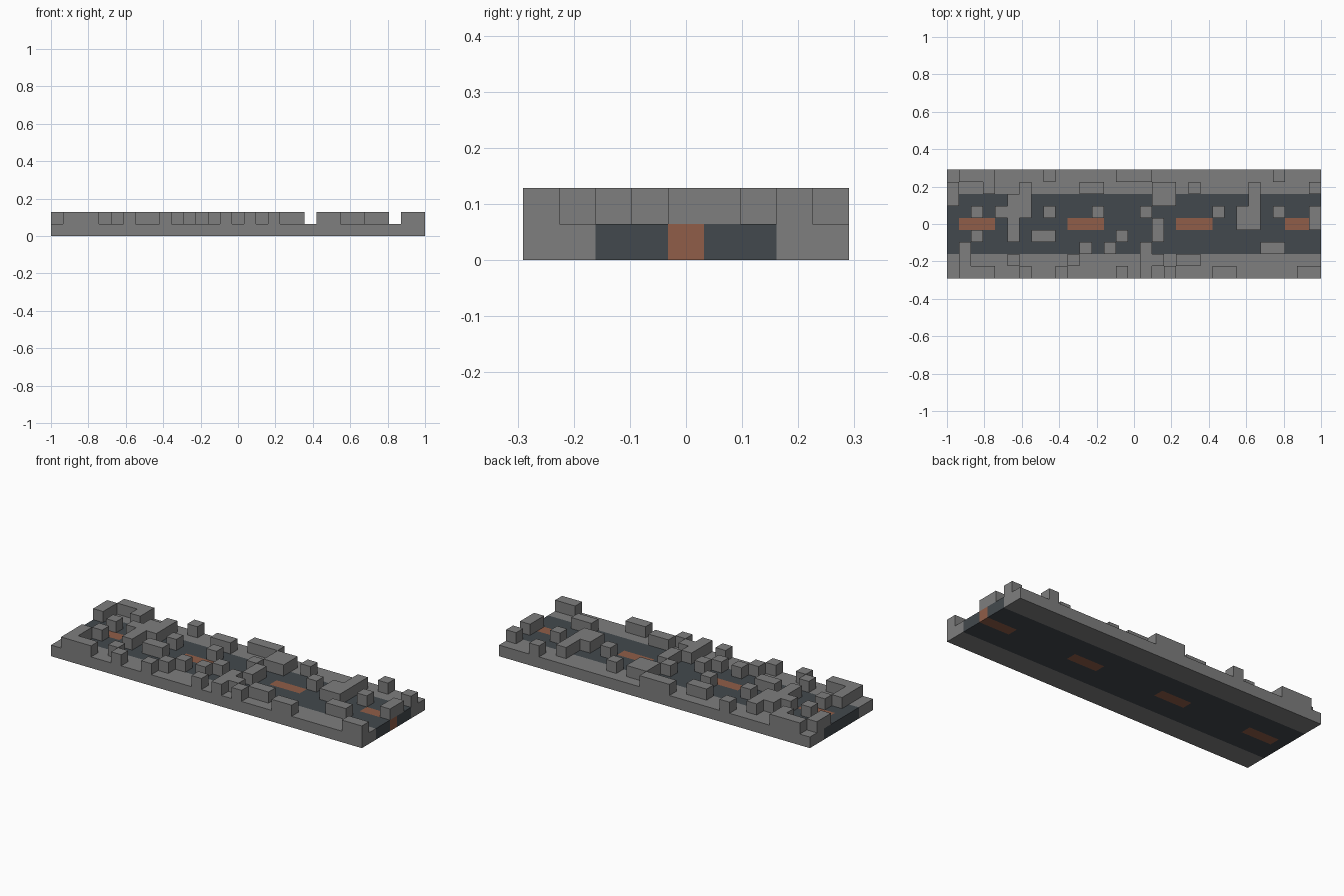
import bpy
import bmesh
from mathutils import Vector

cube = bpy.data.objects.get("Cube")
if cube:
    bpy.data.objects.remove(cube, do_unlink=True)

COLS, ROWS = 31, 9
CELL = 2 / COLS


def material(name, rgb):
    m = bpy.data.materials.new(name)
    m.use_nodes = True
    m.diffuse_color = (*rgb, 1)
    bsdf = m.node_tree.nodes["Principled BSDF"]
    bsdf.inputs["Base Color"].default_value = (*rgb, 1)
    bsdf.inputs["Roughness"].default_value = 0.9
    return m


stone = material("stone grey", (0.21, 0.21, 0.21))
asphalt = material("asphalt", (0.055, 0.066, 0.075))
paint = material("orange paint", (0.28, 0.11, 0.065))

DIRECTIONS = [Vector(d) for d in
              ((1, 0, 0), (-1, 0, 0), (0, 1, 0), (0, -1, 0), (0, 0, 1), (0, 0, -1))]


def block_skin(name, cells, mat, hidden=()):
    """Outer skin of a set of unit blocks, skipping faces against hidden ones."""
    bm = bmesh.new()
    covered = set(cells) | set(hidden)
    for c in cells:
        centre = Vector(c) + Vector((0.5, 0.5, 0.5))
        for d in DIRECTIONS:
            if tuple(int(a + b) for a, b in zip(c, d)) in covered:
                continue
            u = Vector((d.y, d.z, d.x))
            v = d.cross(u)
            bm.faces.new([bm.verts.new((centre + (d + u * s + v * t) / 2
                                        - Vector((COLS / 2, ROWS / 2, 0))) * CELL)
                          for s, t in ((-1, -1), (1, -1), (1, 1), (-1, 1))])
    bmesh.ops.remove_doubles(bm, verts=bm.verts, dist=CELL / 100)
    bmesh.ops.dissolve_limit(bm, angle_limit=0.01, verts=bm.verts, edges=bm.edges)
    mesh = bpy.data.meshes.new(name)
    bm.to_mesh(mesh)
    bm.free()
    mesh.materials.append(mat)
    obj = bpy.data.objects.new(name, mesh)
    bpy.context.collection.objects.link(obj)


# Rubble plan, back row first
PLAN = [
    ".###....#.....###..........#...",
    "#..#..#....##....##.#....#....#",
    "#....##..........##......#.....",
    "..#.###.#...#...#.....#.##.#..#",
    ".....#...........#......##....#",
    "..#..#.##.....#..#.............",
    ".#.........#.#..#.........##...",
    ".#...#....#.....##.##.........#",
    ".###..#..#....#.#.#...##.....##",
]
# The right front corner stands alone on its edge
PLAN[7] = PLAN[7][:-1] + "."
rubble = {(x, ROWS - 1 - i, 1) for i, line in enumerate(PLAN)
          for x, mark in enumerate(line) if mark == "#"}

# Ground layer: two pavements, the road and its dashed centre line
ground = {(x, y, 0) for x in range(COLS) for y in range(ROWS)}
dashes = {c for c in ground if c[1] == 4 and c[0] % 9 in (1, 2, 3)}
road = {c for c in ground if 2 <= c[1] <= 6} - dashes
front_walk = {c for c in ground if c[1] < 2}
back_walk = {c for c in ground if c[1] > 6}

for name, cells, mat in (("front_pavement", front_walk, stone),
                         ("back_pavement", back_walk, stone),
                         ("road", road, asphalt),
                         ("centre_dashes", dashes, paint)):
    block_skin(name, cells, mat, ground | rubble)
block_skin("rubble_blocks", rubble, stone, ground)
